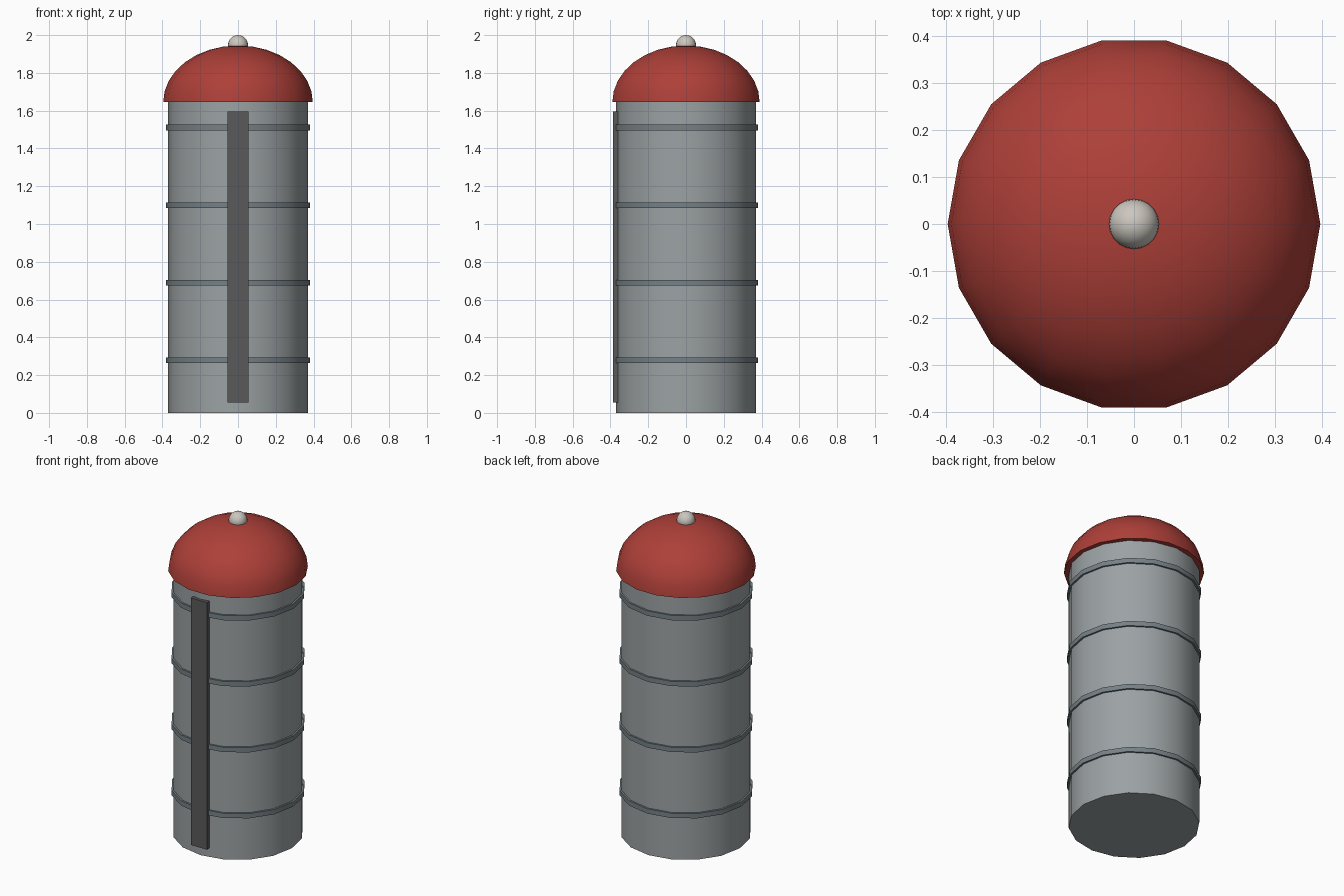
import bpy, math

if "Cube" in bpy.data.objects:
    bpy.data.objects.remove(bpy.data.objects["Cube"])


def paint(obj, name, color):
    mat = bpy.data.materials.get(name) or bpy.data.materials.new(name)
    mat.diffuse_color = (*color, 1)
    mat.use_nodes = True
    mat.node_tree.nodes["Principled BSDF"].inputs["Base Color"].default_value = mat.diffuse_color
    obj.data.materials.append(mat)


def lathe(name, profile, sides, closed=False):
    """Revolve (radius, z) points about z; a zero radius becomes a pole."""
    verts, rings, faces = [], [], []
    for r, z in profile:
        start = len(verts)
        n = 1 if r < 1e-6 else sides
        verts += [(r * math.cos(math.tau * i / sides), r * math.sin(math.tau * i / sides), z)
                  for i in range(n)]
        rings.append([start + i % n for i in range(sides)])
    pairs = list(zip(rings, rings[1:]))
    if closed:
        pairs.append((rings[-1], rings[0]))
    for a, b in pairs:
        for i in range(sides):
            j = (i + 1) % sides
            faces.append(list(dict.fromkeys((a[i], a[j], b[j], b[i]))))
    # cap open ends
    if not closed:
        if profile[0][0] > 1e-6:
            faces.append(rings[0][::-1])
        if profile[-1][0] > 1e-6:
            faces.append(rings[-1])
    mesh = bpy.data.meshes.new(name)
    mesh.from_pydata(verts, [], faces)
    obj = bpy.data.objects.new(name, mesh)
    bpy.context.collection.objects.link(obj)
    smooth(obj)
    return obj


def smooth(obj):
    bpy.ops.object.select_all(action='DESELECT')
    obj.select_set(True)
    bpy.context.view_layer.objects.active = obj
    bpy.ops.object.shade_smooth_by_angle(angle=math.radians(35))


# tank body
body = lathe("body", [(0.37, 0), (0.37, 1.65)], 16)
paint(body, "steel", (0.33, 0.36, 0.37))

# hoops around the body
for i in range(4):
    z = 0.278 + 0.411 * i
    hoop = lathe(f"hoop_{i + 1}", [(0.36, z - 0.015), (0.381, z - 0.015),
                                   (0.381, z + 0.015), (0.36, z + 0.015)], 16, closed=True)
    paint(hoop, "dark_steel", (0.18, 0.22, 0.24))

# domed roof, flat underneath
steps = 8
arc = [math.pi / 2 * i / steps for i in range(steps + 1)]
roof = lathe("domed_roof", [(0.396 * math.cos(a), 1.645 + 0.30 * math.sin(a)) for a in arc], 18)
paint(roof, "red", (0.42, 0.05, 0.04))

# knob on top
bpy.ops.mesh.primitive_uv_sphere_add(segments=20, ring_count=12, radius=0.053,
                                     location=(0, 0, 1.947))
knob = bpy.context.object
knob.name = "knob"
smooth(knob)
paint(knob, "pale", (0.6, 0.57, 0.52))

# vertical strip on the front
bpy.ops.mesh.primitive_cube_add(size=1, location=(0, -0.371, 0.825))
strip = bpy.context.object
strip.name = "front_strip"
strip.scale = (0.11, 0.03, 1.54)
bpy.ops.object.transform_apply(location=False, rotation=False, scale=True)
paint(strip, "charcoal", (0.1, 0.1, 0.1))
